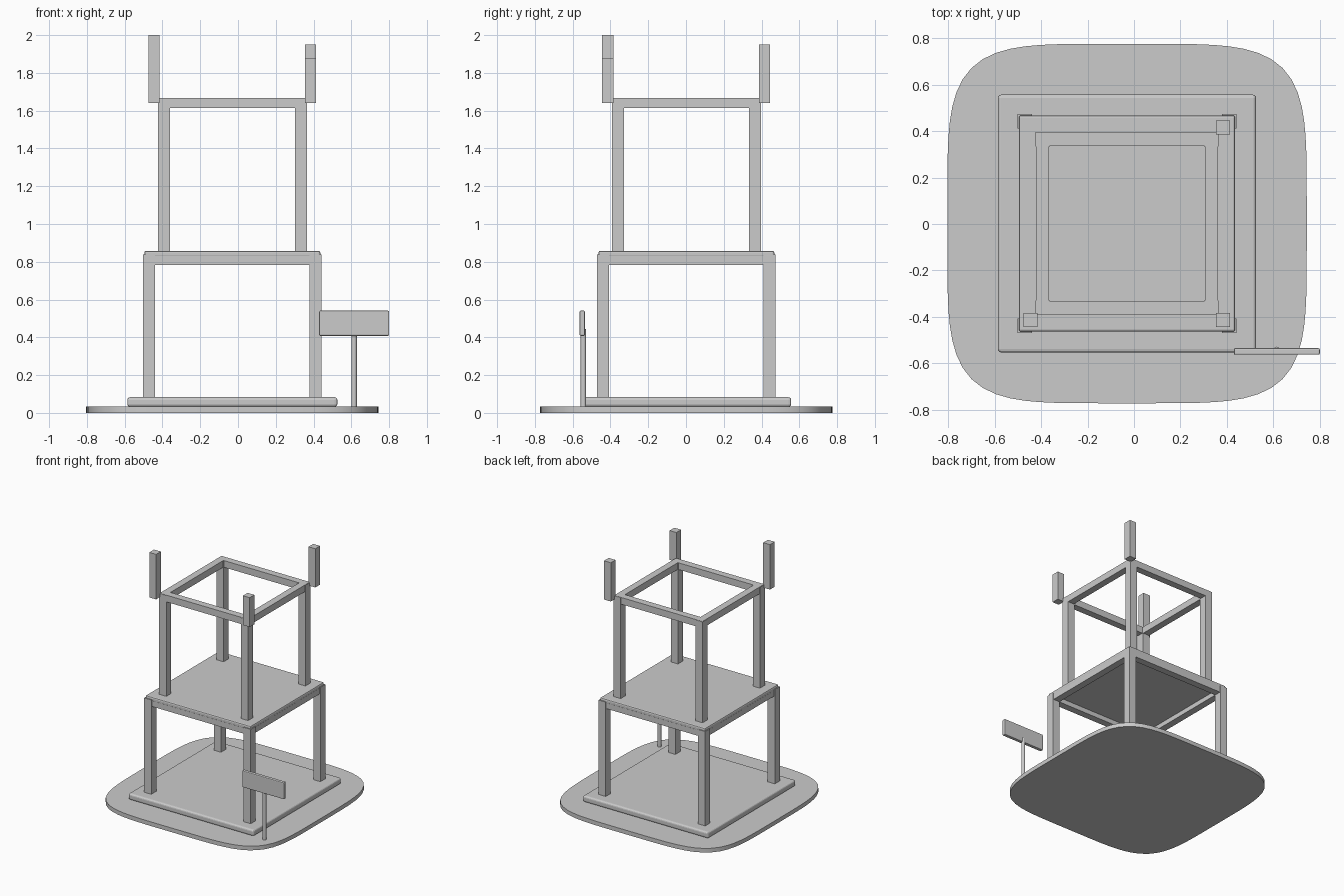
import bpy, bmesh, math

if "Cube" in bpy.data.objects:
    bpy.data.objects.remove(bpy.data.objects["Cube"])

CX, CY = -0.03, 0.002          # shared centre of the tower
grey = bpy.data.materials.new("plain grey")
grey.diffuse_color = (0.6, 0.6, 0.6, 1)
grey.use_nodes = True
grey.node_tree.nodes["Principled BSDF"].inputs["Base Color"].default_value = grey.diffuse_color


def finish(name, bm, bevel=0, segments=2, smooth=False):
    bmesh.ops.recalc_face_normals(bm, faces=bm.faces)
    mesh = bpy.data.meshes.new(name)
    bm.to_mesh(mesh)
    bm.free()
    mesh.materials.append(grey)
    ob = bpy.data.objects.new(name, mesh)
    bpy.context.collection.objects.link(ob)
    if bevel:
        mod = ob.modifiers.new("soft edges", 'BEVEL')
        mod.width, mod.segments = bevel, segments
    if smooth:
        bpy.context.view_layer.objects.active = ob
        ob.select_set(True)
        bpy.ops.object.shade_smooth_by_angle(angle=math.radians(35))
        ob.select_set(False)
    return ob


def box(name, x, y, z, bevel=0, segments=2):
    bm = bmesh.new()
    bmesh.ops.create_cube(bm, size=1)
    for v in bm.verts:
        for i, (a, b) in enumerate((x, y, z)):
            v.co[i] = (a + b) / 2 + v.co[i] * (b - a)
    return finish(name, bm, bevel, segments)


def prism(name, pts, z0, z1):
    bm = bmesh.new()
    face = bm.faces.new([bm.verts.new((x, y, z0)) for x, y in pts])
    up = bmesh.ops.extrude_face_region(bm, geom=[face])["geom"]
    for v in up:
        if isinstance(v, bmesh.types.BMVert):
            v.co.z = z1
    return finish(name, bm, smooth=True)


def ring(name, outer, inner, z0, z1):
    # square frame with mitred corners
    bm = bmesh.new()
    signs = ((-1, -1), (1, -1), (1, 1), (-1, 1))
    loops = [[bm.verts.new((CX + sx * h, CY + sy * h, z)) for sx, sy in signs]
             for h, z in ((outer, z0), (outer, z1), (inner, z1), (inner, z0))]
    for a in range(4):
        p, q = loops[a], loops[(a + 1) % 4]
        for i in range(4):
            j = (i + 1) % 4
            bm.faces.new((p[i], p[j], q[j], q[i]))
    return finish(name, bm)


def four_posts(name, outer, width, z0, z1, bevel=0):
    for sx, xn in ((-1, "left"), (1, "right")):
        for sy, yn in ((-1, "front"), (1, "back")):
            mid = outer - width / 2
            x, y, h = CX + sx * mid, CY + sy * mid, width / 2
            box(f"{yn}_{xn}_{name}", (x - h, x + h), (y - h, y + h), (z0, z1), bevel)


# rounded-square ground slab
pts = []
for k in range(96):
    t = 2 * math.pi * k / 96
    c, s = math.cos(t), math.sin(t)
    r = 0.774 / (abs(c) ** 4.8 + abs(s) ** 4.8) ** (1 / 4.8)
    pts.append((CX + r * c, CY + r * s))
prism("ground_slab", pts, 0, 0.033)

# plinth
box("plinth", (CX - 0.556, CX + 0.556), (CY - 0.555, CY + 0.555), (0.033, 0.083), 0.014, 3)

# lower storey: legs, apron and deck
four_posts("lower_leg", 0.472, 0.063, 0.08, 0.838)
ring("lower_apron", 0.466, 0.41, 0.784, 0.83)
box("deck", (CX - 0.466, CX + 0.466), (CY - 0.466, CY + 0.466), (0.822, 0.858), 0.01, 2)

# upper storey: posts and open top frame
four_posts("upper_post", 0.394, 0.063, 0.857, 1.665)
ring("upper_frame", 0.391, 0.335, 1.613, 1.667)

# loose uprights of different heights on three corners
for name, x, y, top in (("front_left_upright", -0.445, -0.414, 2.0),
                        ("front_right_upright", 0.384, -0.414, 1.875),
                        ("back_right_upright", 0.384, 0.416, 1.95)):
    box(name, (x - 0.03, x + 0.03), (y - 0.03, y + 0.03), (1.64, top))

# sign on a round pole
pole = [(0.615 + 0.0145 * math.cos(math.pi * k / 8),
         -0.543 + 0.0145 * math.sin(math.pi * k / 8)) for k in range(16)]
prism("sign_pole", pole, 0.03, 0.444)
box("sign_board", (0.43, 0.80), (-0.563, -0.535), (0.408, 0.541), 0.006, 2)
